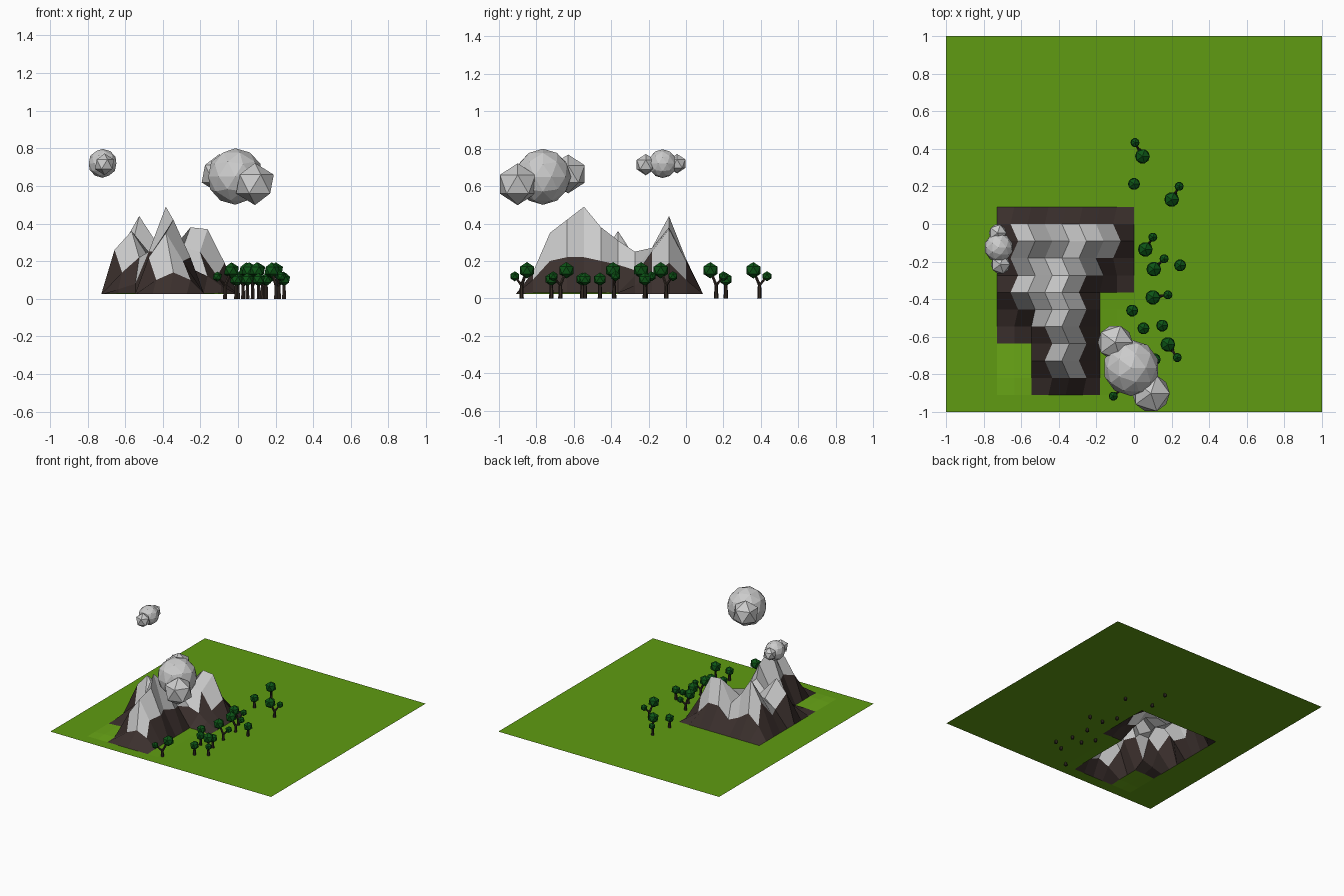
import bpy, bmesh
from mathutils import Vector

if "Cube" in bpy.data.objects:
    bpy.data.objects.remove(bpy.data.objects["Cube"])


def material(name, rgb):
    m = bpy.data.materials.new(name)
    m.diffuse_color = (*rgb, 1)
    m.use_nodes = True
    m.node_tree.nodes["Principled BSDF"].inputs["Base Color"].default_value = m.diffuse_color
    return m


GRASS = material("grass", (0.115, 0.33, 0.006))
ROCK = material("rock", (0.045, 0.030, 0.027))
SNOW = material("snow", (0.8, 0.8, 0.8))
LIGHT = material("light_grass", (0.14, 0.38, 0.008))
LEAF = material("leaves", (0.004, 0.09, 0.008))
BARK = material("bark", (0.035, 0.024, 0.018))

# Terrain: one 22 x 22 sheet, mountain heights in hundredths (rows run north to south)
BASE, CELL = 0.024, 2 / 22
HEIGHTS = [
    (13, 21, 15, 11, 20, 20, 10),
    (28, 44, 30, 20, 38, 37, 19),
    (15, 27, 20, 22, 27, 25, 12),
    (15, 22, 20, 25, 15, 12, 7),
    (26, 36, 22, 31, 18, 3, 3),
    (14, 22, 22, 38, 20, 3),
    (5, 8, 25, 49, 22, 3),
    (3, 3, 25, 42, 22, 3),
    (3, 3, 22, 35, 20, 3),
    (3, 3, 10, 14, 10, 3),
]


def terrain():
    bm = bmesh.new()
    bmesh.ops.create_grid(bm, x_segments=22, y_segments=22, size=1)
    for v in bm.verts:
        col, row = round((v.co.x + 1) / CELL) - 4, round(-v.co.y / CELL)
        v.co.z = BASE
        if 0 <= row < len(HEIGHTS) and 0 <= col < len(HEIGHTS[row]):
            v.co.z = HEIGHTS[row][col] / 100
            if v.co.z > 0.09:  # zigzag the ridges
                v.co.x += 0.02 if row % 2 else -0.02
    for f in bm.faces:
        zs = [v.co.z for v in f.verts]
        if sum(zs) / 4 > 0.19:
            f.material_index = 2
        elif max(zs) > 0.04:
            f.material_index = 1
        elif max(zs) > BASE + 0.001 and f.calc_center_median().x < -0.4:
            f.material_index = 3
    me = bpy.data.meshes.new("terrain")
    bm.to_mesh(me)
    bm.free()
    for m in (GRASS, ROCK, SNOW, LIGHT):
        me.materials.append(m)
    bpy.context.collection.objects.link(bpy.data.objects.new("terrain", me))


def ball(name, pos, r, sub, mat=None):
    bpy.ops.mesh.primitive_ico_sphere_add(subdivisions=sub, radius=r, location=pos)
    ob = bpy.context.object
    ob.name = name
    if mat:
        ob.data.materials.append(mat)


def limb(name, a, b, r1, r2):
    a, b = Vector(a), Vector(b)
    bpy.ops.mesh.primitive_cone_add(vertices=6, radius1=r1, radius2=r2,
                                    depth=(b - a).length, location=(a + b) / 2)
    ob = bpy.context.object
    ob.name = name
    ob.rotation_euler = (b - a).to_track_quat('Z', 'Y').to_euler()
    ob.data.materials.append(BARK)


def forked_tree(x, y, sx, sy):
    big, small = Vector((x, y, 0.15)), Vector((sx, sy, 0.118))
    foot = big.lerp(small, 0.45)
    foot.z = 0
    fork = foot + Vector((0, 0, 0.07))
    limb("tree_trunk", foot, fork, 0.012, 0.009)
    limb("tree_branch", fork, big, 0.009, 0.007)
    limb("tree_branch", fork, small, 0.008, 0.005)
    ball("tree_crown", big, 0.044, 1, LEAF)
    ball("tree_side_crown", small, 0.027, 1, LEAF)


def small_tree(x, y):
    limb("small_trunk", (x, y, 0), (x, y, 0.1), 0.012, 0.008)
    ball("small_crown", (x, y, 0.102), 0.036, 1, LEAF)


terrain()

# Forked trees: big crown x, y then side crown x, y
for t in [(0.045, 0.36, 0.005, 0.433), (0.20, 0.13, 0.24, 0.20),
          (0.06, -0.135, 0.10, -0.07), (0.105, -0.24, 0.16, -0.185),
          (0.10, -0.39, 0.18, -0.377), (0.18, -0.64, 0.23, -0.71),
          (-0.035, -0.85, -0.11, -0.915)]:
    forked_tree(*t)

# Single-crown trees
for t in [(0, 0.213), (0.245, -0.22), (-0.01, -0.46), (0.05, -0.555),
          (0.15, -0.54), (0.11, -0.72)]:
    small_tree(*t)

# Clouds: three faceted puffs each
ball("big_cloud", (-0.015, -0.765, 0.65), 0.15, 2)
ball("big_cloud_front", (0.09, -0.9, 0.61), 0.112, 1)
ball("big_cloud_back", (-0.1, -0.63, 0.665), 0.104, 1)
ball("small_cloud", (-0.72, -0.125, 0.72), 0.077, 2)
ball("small_cloud_front", (-0.71, -0.215, 0.715), 0.057, 1)
ball("small_cloud_back", (-0.725, -0.048, 0.72), 0.052, 1)
